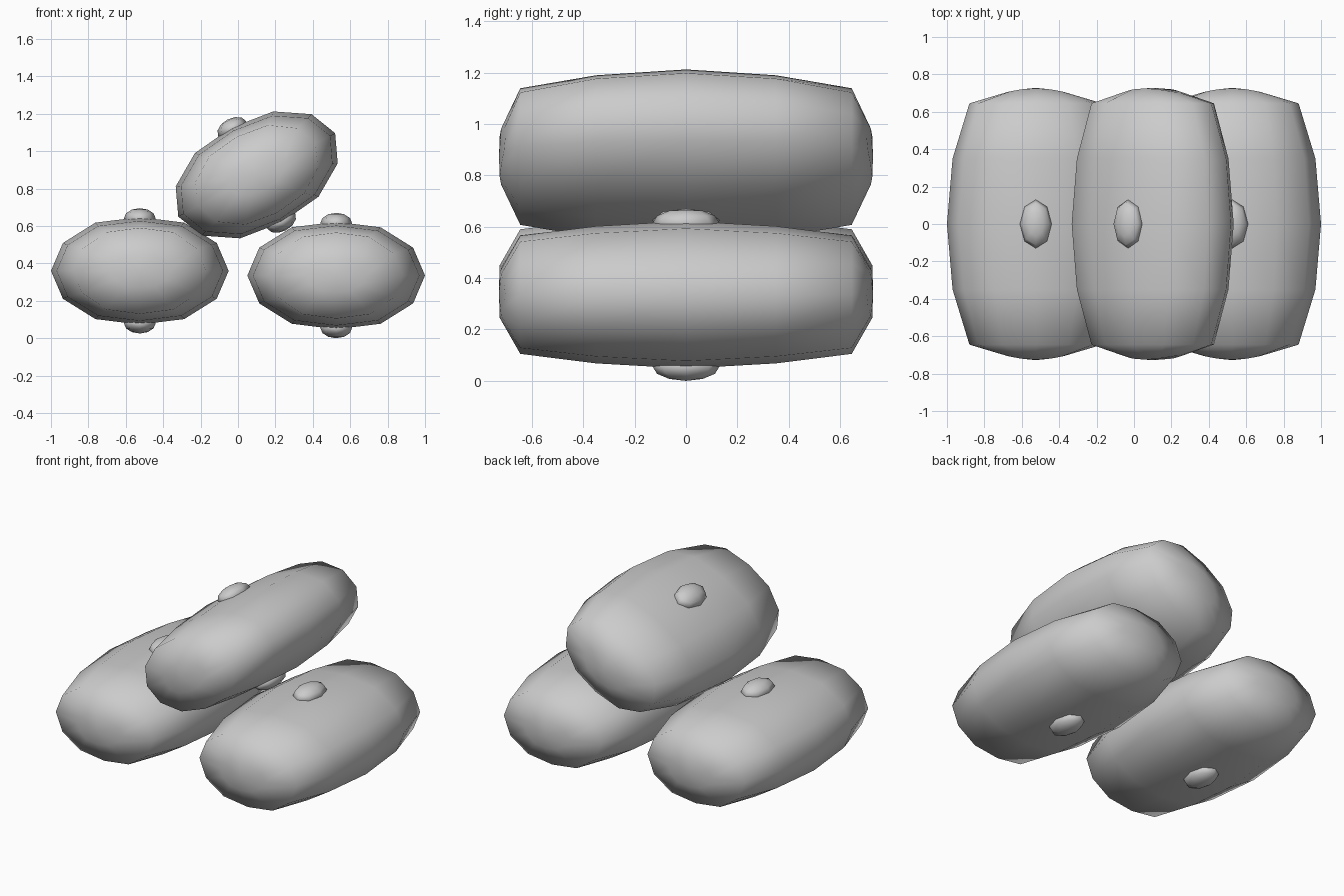
import bpy, bmesh
from math import sin, cos, pi, radians
from mathutils import Matrix

if "Cube" in bpy.data.objects:
    bpy.data.objects.remove(bpy.data.objects["Cube"])

SIDES = 12
# rings along y: (y, half width, half height)
RINGS = [(-0.645, 0.355, 0.23), (-0.35, 0.445, 0.267), (0, 0.475, 0.287),
         (0.35, 0.445, 0.267), (0.645, 0.355, 0.23)]


def finish(bm, name, matrix, angle):
    bmesh.ops.recalc_face_normals(bm, faces=bm.faces)
    mesh = bpy.data.meshes.new(name)
    bm.to_mesh(mesh)
    bm.free()
    ob = bpy.data.objects.new(name, mesh)
    bpy.context.collection.objects.link(ob)
    ob.matrix_world = matrix
    bpy.ops.object.select_all(action='DESELECT')
    ob.select_set(True)
    bpy.context.view_layer.objects.active = ob
    bpy.ops.object.shade_smooth_by_angle(angle=radians(angle))
    return ob


def ring(bm, y, w, h, bow=0.0):
    verts = []
    for i in range(SIDES):
        a = 2 * pi * i / SIDES
        verts.append(bm.verts.new((w * cos(a), y * (1 - bow * cos(a) ** 2), h * sin(a) * (1 + 0.05 * sin(2 * a) ** 2))))
    return verts


def sack(name, x, z, tilt):
    matrix = Matrix.Translation((x, 0, z)) @ Matrix.Rotation(radians(-tilt), 4, 'Y')
    # padded body with bowed end caps
    bm = bmesh.new()
    loops = [ring(bm, -0.725, 0.16, 0.09, 0.03)]
    loops += [ring(bm, *r) for r in RINGS]
    loops.append(ring(bm, 0.725, 0.16, 0.09, 0.03))
    for a, b in zip(loops, loops[1:]):
        for i in range(SIDES):
            j = (i + 1) % SIDES
            bm.faces.new((a[i], a[j], b[j], b[i]))
    for loop, y in ((loops[0], -0.728), (loops[-1], 0.728)):
        tip = bm.verts.new((0, y, 0))
        for i in range(SIDES):
            bm.faces.new((loop[i], loop[(i + 1) % SIDES], tip))
    finish(bm, name, matrix, 70)
    # buttons above and below
    for side, sign in (("top", 1), ("bottom", -1)):
        bm = bmesh.new()
        bmesh.ops.create_uvsphere(bm, u_segments=8, v_segments=6, radius=1)
        bmesh.ops.scale(bm, verts=bm.verts, vec=(0.085, 0.13, 0.055))
        finish(bm, f"{name}_{side}_button", matrix @ Matrix.Translation((0, 0, 0.28 * sign)), 70)


sack("left_sack", -0.525, 0.36, 0)
sack("right_sack", 0.525, 0.335, 0)
sack("upper_sack", 0.10, 0.873, 28)
